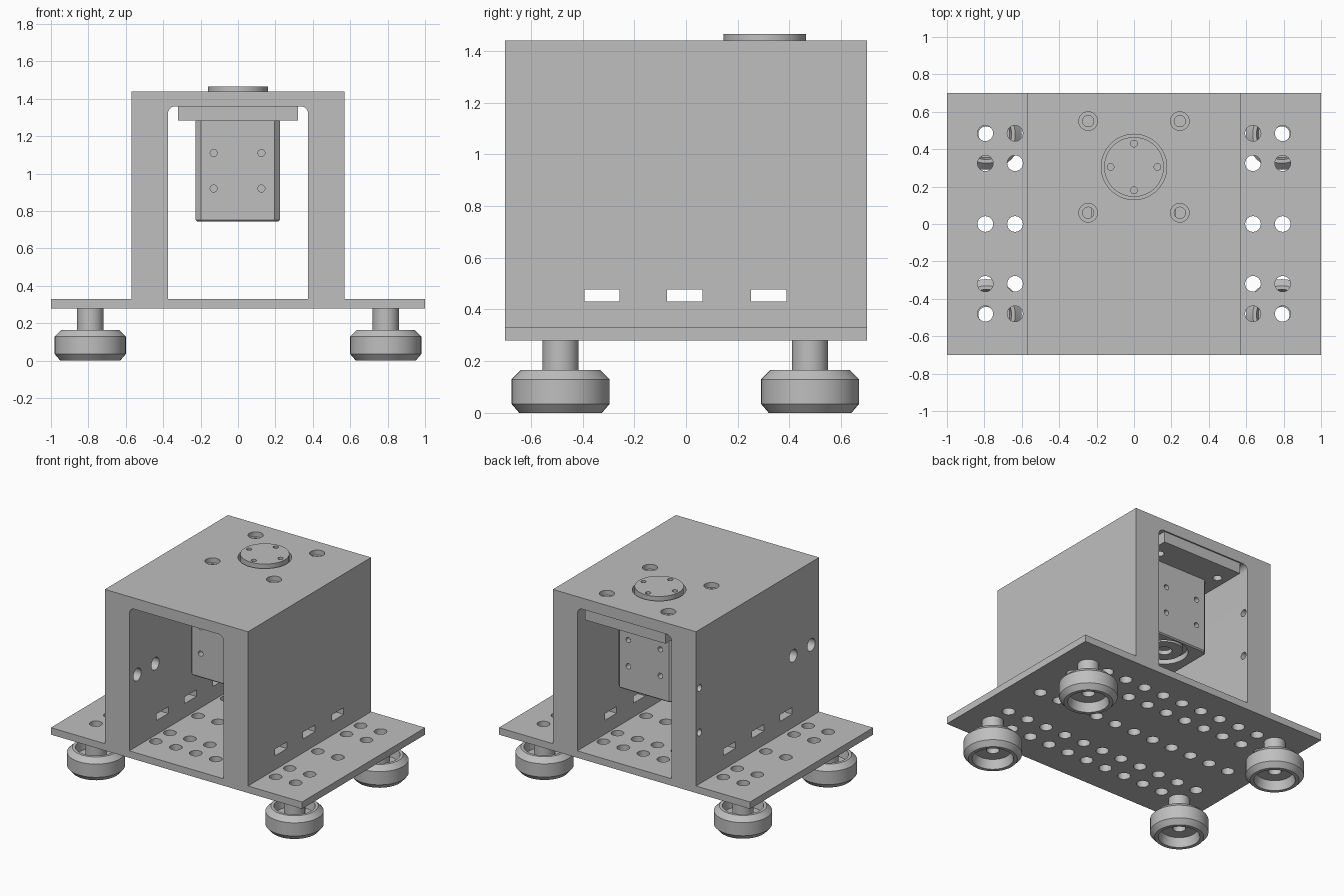
import bpy, bmesh, math
from mathutils import Matrix, Vector

if "Cube" in bpy.data.objects:
    bpy.data.objects.remove(bpy.data.objects["Cube"])

grey = bpy.data.materials.new("machined grey")
grey.use_nodes = True
grey.diffuse_color = (0.52, 0.52, 0.52, 1)
grey.node_tree.nodes["Principled BSDF"].inputs["Base Color"].default_value = (0.52, 0.52, 0.52, 1)


def add_box(bm, x, y, z):
    """Box between (min, max) pairs."""
    size = Vector((x[1] - x[0], y[1] - y[0], z[1] - z[0]))
    mid = Vector((x[0] + x[1], y[0] + y[1], z[0] + z[1])) / 2
    return bmesh.ops.create_cube(bm, size=1, matrix=Matrix.Translation(mid) @ Matrix.Diagonal(size).to_4x4())


def add_rod(bm, centre, radius, length, axis="Z", sides=24):
    turn = {"X": Matrix.Rotation(math.pi / 2, 4, "Y"),
            "Y": Matrix.Rotation(math.pi / 2, 4, "X"), "Z": Matrix()}[axis]
    bmesh.ops.create_cone(bm, cap_ends=True, segments=sides, radius1=radius, radius2=radius,
                          depth=length, matrix=Matrix.Translation(centre) @ turn)


def finish(name, bm):
    bmesh.ops.recalc_face_normals(bm, faces=bm.faces)
    mesh = bpy.data.meshes.new(name)
    bm.to_mesh(mesh)
    bm.free()
    obj = bpy.data.objects.new(name, mesh)
    bpy.context.collection.objects.link(obj)
    mesh.materials.append(grey)
    return obj


def activate(obj):
    bpy.ops.object.select_all(action="DESELECT")
    obj.select_set(True)
    bpy.context.view_layer.objects.active = obj


def carve(obj, bm):
    cutter = finish("cutter", bm)
    cutter.hide_render = True
    mod = obj.modifiers.new("carve", "BOOLEAN")
    mod.operation, mod.solver, mod.object = "DIFFERENCE", "EXACT", cutter
    activate(obj)
    bpy.ops.object.modifier_apply(modifier=mod.name)
    bpy.data.objects.remove(cutter)


def smooth(obj):
    activate(obj)
    bpy.ops.object.shade_smooth_by_angle(angle=math.radians(30))


SHAFT_Y = 0.305
SCREWS = [(x, y) for x in (-0.245, 0.245) for y in (0.06, 0.55)]

# Base plate with a hole grid
bm = bmesh.new()
add_box(bm, (-1, 1), (-0.7, 0.7), (0.28, 0.33))
base = finish("base_plate", bm)
bm = bmesh.new()
for col in range(-5, 6):
    for y in (-0.48, -0.32, 0, 0.325, 0.485):
        add_rod(bm, (col * 0.159, y, 0.3), 0.042, 0.3)
carve(base, bm)
smooth(base)

# Arched housing: outline with rounded inner corners, swept front to back
outline = [(0.375, 0.33), (0.57, 0.33), (0.57, 1.44), (-0.57, 1.44), (-0.57, 0.33), (-0.375, 0.33)]
for cx, start in ((-0.335, 180), (0.335, 90)):
    for step in range(7):
        a = math.radians(start - step * 15)
        outline.append((cx + 0.04 * math.cos(a), 1.32 + 0.04 * math.sin(a)))
bm = bmesh.new()
face = bm.faces.new([bm.verts.new((x, -0.7, z)) for x, z in outline])
swept = bmesh.ops.extrude_face_region(bm, geom=[face])["geom"]
bmesh.ops.translate(bm, vec=(0, 1.4, 0), verts=[v for v in swept if isinstance(v, bmesh.types.BMVert)])
housing = finish("housing", bm)

# Housing openings: side slots, side holes, shaft hole and screw holes
bm = bmesh.new()
for y in (-0.325, -0.005, 0.32):
    add_box(bm, (-0.8, 0.8), (y - 0.068, y + 0.068), (0.43, 0.478))
for y, z, r in ((-0.61, 0.845, 0.045), (-0.405, 0.845, 0.045), (0.66, 1.02, 0.025), (0.66, 0.7, 0.025)):
    add_rod(bm, (-0.5, y, z), r, 0.5, "X")
add_rod(bm, (0, SHAFT_Y, 1.4), 0.175, 0.3, sides=48)
for x, y in SCREWS:
    add_rod(bm, (x, y, 1.4), 0.03, 0.3)
carve(housing, bm)
bm = bmesh.new()
for x, y in SCREWS:
    add_rod(bm, (x, y, 1.45), 0.05, 0.09)
carve(housing, bm)
smooth(housing)

# Mounting flange under the roof
bm = bmesh.new()
add_box(bm, (-0.32, 0.32), (-0.08, 0.69), (1.283, 1.36))
flange = finish("mounting_flange", bm)
bm = bmesh.new()
for x, y in SCREWS:
    add_rod(bm, (x, y, 1.3), 0.03, 0.3)
carve(flange, bm)
smooth(flange)

# Gearbox with chamfered upright edges and screw holes
bm = bmesh.new()
add_box(bm, (-0.228, 0.225), (-0.24, 0.477), (0.745, 1.283))
upright = [e for e in bm.edges if abs(e.verts[0].co.z - e.verts[1].co.z) > 0.1]
bmesh.ops.bevel(bm, geom=upright, offset=0.03, segments=1, affect="EDGES")
rim = [e for e in bm.edges if max(v.co.z for v in e.verts) < 0.75]
bmesh.ops.bevel(bm, geom=rim, offset=0.008, segments=1, affect="EDGES")
gearbox = finish("gearbox", bm)
bm = bmesh.new()
for x in (-0.13, 0.125):
    for z in (0.92, 1.11):
        for y in (-0.24, 0.477):
            add_rod(bm, (x, y, z), 0.019, 0.08, "Y", 16)
add_rod(bm, (0, SHAFT_Y, 0.745), 0.155, 0.08, sides=48)
carve(gearbox, bm)
smooth(gearbox)

# Lower bearing cap inside the gearbox recess
bm = bmesh.new()
add_rod(bm, (0, SHAFT_Y, 0.78), 0.12, 0.05, sides=48)
cap = finish("lower_bearing_cap", bm)
bm = bmesh.new()
add_rod(bm, (0, SHAFT_Y, 0.75), 0.05, 0.07)
carve(cap, bm)
smooth(cap)

# Output disc on top
bm = bmesh.new()
add_rod(bm, (0, SHAFT_Y, 1.413), 0.16, 0.104, sides=48)
disc = finish("output_disc", bm)
bm = bmesh.new()
for k in range(4):
    a = k * math.pi / 2
    add_rod(bm, (0.125 * math.cos(a), SHAFT_Y + 0.125 * math.sin(a), 1.46), 0.018, 0.07, sides=16)
carve(disc, bm)
smooth(disc)

# Hollow feet: a turned ring with a web and a tubular neck
section = [(0.042, 0.28), (0.07, 0.28), (0.07, 0.1), (0.125, 0.1), (0.135, 0.165), (0.155, 0.165),
           (0.19, 0.13), (0.19, 0.035), (0.16, 0), (0.135, 0), (0.12, 0.065), (0.042, 0.065)]
for side, x in (("right", -0.79), ("left", 0.79)):
    for end, y in (("front", -0.485), ("back", 0.48)):
        bm = bmesh.new()
        verts = [bm.verts.new((x + r, y, z)) for r, z in section]
        edges = [bm.edges.new((verts[i - 1], verts[i])) for i in range(len(verts))]
        bmesh.ops.spin(bm, geom=verts + edges, cent=(x, y, 0), axis=(0, 0, 1),
                       angle=math.tau, steps=40)
        bmesh.ops.remove_doubles(bm, verts=bm.verts, dist=0.0005)
        smooth(finish(f"{end}_{side}_foot", bm))
